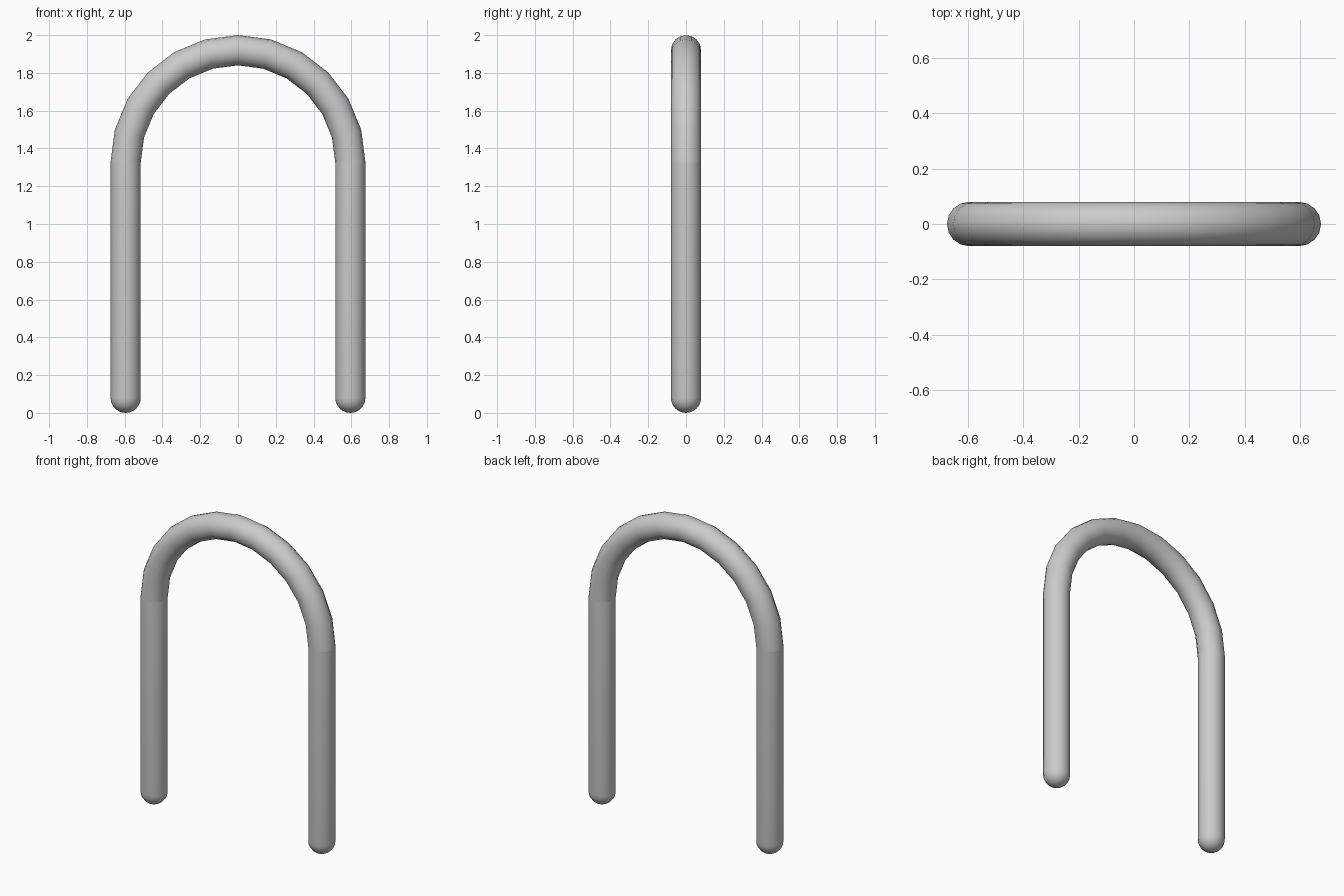
import bpy, bmesh
from math import pi, sin, cos
from mathutils import Vector

if "Cube" in bpy.data.objects:
    bpy.data.objects.remove(bpy.data.objects["Cube"])

R = 0.08        # tube radius
X = 0.595       # leg offset and bend radius
Z = 1.325       # where the legs meet the bend
SIDES = 16


def finish(bm, name):
    bmesh.ops.remove_doubles(bm, verts=bm.verts, dist=1e-5)
    bmesh.ops.recalc_face_normals(bm, faces=bm.faces)
    for f in bm.faces:
        f.smooth = True
    me = bpy.data.meshes.new(name)
    bm.to_mesh(me)
    bm.free()
    ob = bpy.data.objects.new(name, me)
    bpy.context.collection.objects.link(ob)
    return ob


def chain(bm, pts, closed=False):
    vs = [bm.verts.new(p) for p in pts]
    es = [bm.edges.new(p) for p in zip(vs, vs[1:])]
    if closed:
        es.append(bm.edges.new((vs[-1], vs[0])))
    return vs + es


# Straight legs with rounded feet, turned from a profile
for side, name in ((-1, "left_leg"), (1, "right_leg")):
    bm = bmesh.new()
    foot = [(R * sin(a), 0, R - R * cos(a))
            for a in (i * pi / 2 / 6 for i in range(7))]
    geom = chain(bm, foot + [(R, 0, Z)])
    bmesh.ops.spin(bm, geom=geom, cent=(0, 0, 0), axis=(0, 0, 1),
                   angle=2 * pi, steps=SIDES, use_duplicate=False)
    ob = finish(bm, name)
    ob.location.x = side * X

# Half-circle bend, a ring swept in twelve steps
bm = bmesh.new()
ring = [Vector((X + R * cos(a), R * sin(a), Z))
        for a in (i * 2 * pi / SIDES for i in range(SIDES))]
bmesh.ops.spin(bm, geom=chain(bm, ring, True), cent=(0, 0, Z), axis=(0, -1, 0),
               angle=pi, steps=12, use_duplicate=False)
finish(bm, "top_bend")
